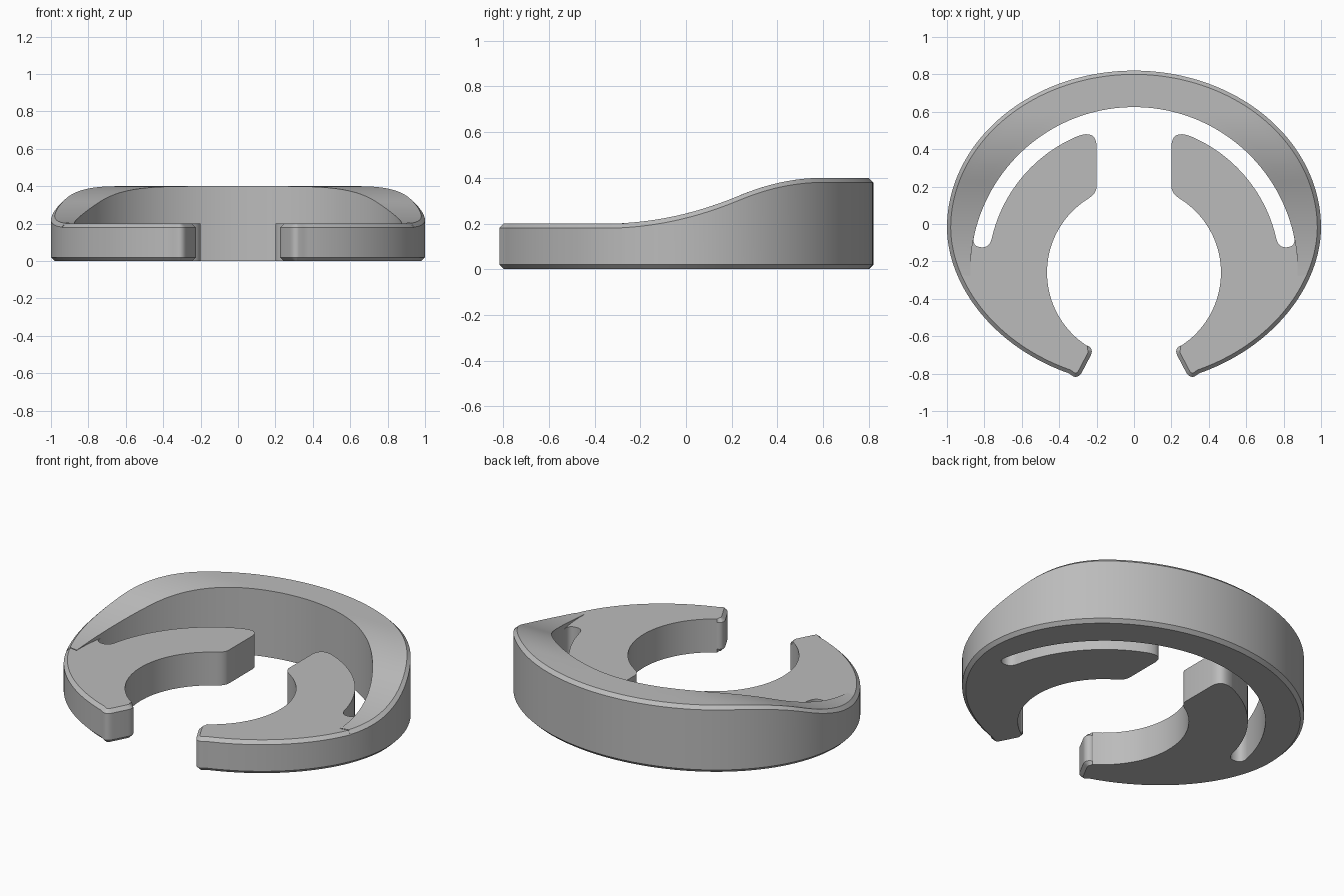
import bpy, bmesh
from math import sin, cos, radians, pi
from mathutils import Vector

cube = bpy.data.objects.get("Cube")
if cube:
    bpy.data.objects.remove(cube)

grey = bpy.data.materials.new("plain grey")
grey.use_nodes = True
COLOUR = (0.5, 0.5, 0.5, 1)
grey.diffuse_color = COLOUR
grey.node_tree.nodes["Principled BSDF"].inputs["Base Color"].default_value = COLOUR

CHAMFER = 0.02
BASE = 0.2
T_JOIN = -0.343      # outer parameter where rim and arms meet
A_JOIN = -1.97       # matching angle on the rim's inner circle


def outer(t):
    """Outer outline: round at the back, slightly pointed at the front."""
    c = cos(t)
    if t >= 0:
        return Vector((c, -0.02 + 0.84 * sin(t)))
    return Vector((c, -0.02 - 0.84 * (1 - c ** 1.9) ** (1 / 1.9)))


def height(y):
    """Top of the rim: low in front, sweeping up to a plateau at the back."""
    if y < -0.35:
        return BASE
    if y < 0.25:
        return BASE + 0.36 * (y + 0.35) ** 2
    return 2 * BASE - 0.58 * max(0.6 - y, 0) ** 2


def arc(cy, r, a0, a1, n):
    angles = [radians(a0 + (a1 - a0) * i / n) for i in range(n + 1)]
    return [Vector((r * cos(a), cy + r * sin(a))) for a in angles]


def fillet(a, corner, b, n=6):
    a, corner, b = Vector(a), Vector(corner), Vector(b)
    steps = [i / n for i in range(n + 1)]
    return [a * (1 - s) ** 2 + corner * 2 * s * (1 - s) + b * s * s for s in steps]


def inward(tangent):
    return Vector((tangent.y, -tangent.x)).normalized()


def finish(name, bm):
    """Turn a half mesh into a mirrored, smooth shaded object."""
    bmesh.ops.remove_doubles(bm, verts=bm.verts, dist=0.0002)
    bmesh.ops.recalc_face_normals(bm, faces=bm.faces)
    mesh = bpy.data.meshes.new(name)
    bm.to_mesh(mesh)
    bm.free()
    mesh.materials.append(grey)
    ob = bpy.data.objects.new(name, mesh)
    bpy.context.collection.objects.link(ob)
    mirror = ob.modifiers.new("Mirror", 'MIRROR')
    mirror.merge_threshold = 0.001
    bpy.ops.object.select_all(action='DESELECT')
    ob.select_set(True)
    bpy.context.view_layer.objects.active = ob
    bpy.ops.object.shade_smooth_by_angle(angle=radians(30))


def bridge(bm, a, b, closed=True):
    n = len(a)
    for i in range(n if closed else n - 1):
        j = (i + 1) % n
        bm.faces.new((a[i], a[j], b[j], b[i]))


# Raised rim: one cross-section swept round the back
bm = bmesh.new()
STATIONS, STRIPS = 56, 4
sections = []
for i in range(STATIONS + 1):
    s = i / STATIONS
    t = T_JOIN + (pi / 2 - T_JOIN) * s
    a = radians(A_JOIN + (90 - A_JOIN) * s)
    out = outer(t)
    lip = out - inward(outer(t + 0.001) - outer(t - 0.001)) * CHAMFER
    inn = Vector((0.875 * cos(a), -0.25 + 0.875 * sin(a)))
    if i == STATIONS:
        out.x = lip.x = inn.x = 0
    section = [(*inn, 0), (*lip, 0), (*out, CHAMFER), (*out, height(out.y) - CHAMFER)]
    for k in range(STRIPS + 1):
        p = lip.lerp(inn, k / STRIPS)
        section.append((*p, height(p.y)))
    sections.append([bm.verts.new(p) for p in section])
for a, b in zip(sections, sections[1:]):
    bridge(bm, a, b)
finish("raised_rim", bm)

# Flat arms: outer edge, tip, round opening, prong, slot, inside of the rim
t_tip = -1.215
edge = [outer(T_JOIN + (t_tip - T_JOIN) * i / 28) for i in range(29)]
edge += fillet((0.325, -0.815), (0.295, -0.825), (0.277, -0.79))
edge += fillet((0.235, -0.71), (0.21, -0.665), (0.25, -0.65))
chamfered = len(edge) - 1
outline = edge + arc(-0.26, 0.465, -57, 57, 36)
outline += fillet((0.254, 0.13), (0.2, 0.16), (0.2, 0.2))
outline += fillet((0.2, 0.42), (0.205, 0.505), (0.3, 0.47), 8)
outline += arc(-0.25, 0.78, 67, 14, 24)
outline += fillet((0.758, -0.06), (0.765, -0.125), (0.81, -0.125))
outline += fillet((0.81, -0.125), (0.868, -0.125), (0.856, -0.068))
outline += arc(-0.25, 0.875, 11, A_JOIN, 6)
# Drop points that nearly coincide
clean, flags = [], []
for i, p in enumerate(outline):
    if not clean or (p - clean[-1]).length > 0.003:
        clean.append(p)
        flags.append(i < chamfered)

bm = bmesh.new()
inset = []
for i, p in enumerate(clean):
    if flags[i]:
        tangent = clean[i + 1] - clean[max(i - 1, 0)]
        p = p + inward(tangent) * CHAMFER
    inset.append(p)
rings = []
for points, z in ((inset, 0), (clean, CHAMFER), (clean, BASE - CHAMFER), (inset, BASE)):
    rings.append([bm.verts.new((p.x, p.y, z)) for p in points])
for a, b in zip(rings, rings[1:]):
    bridge(bm, a, b)
bm.faces.new(rings[0])
bm.faces.new(rings[-1])
finish("flat_arms", bm)
